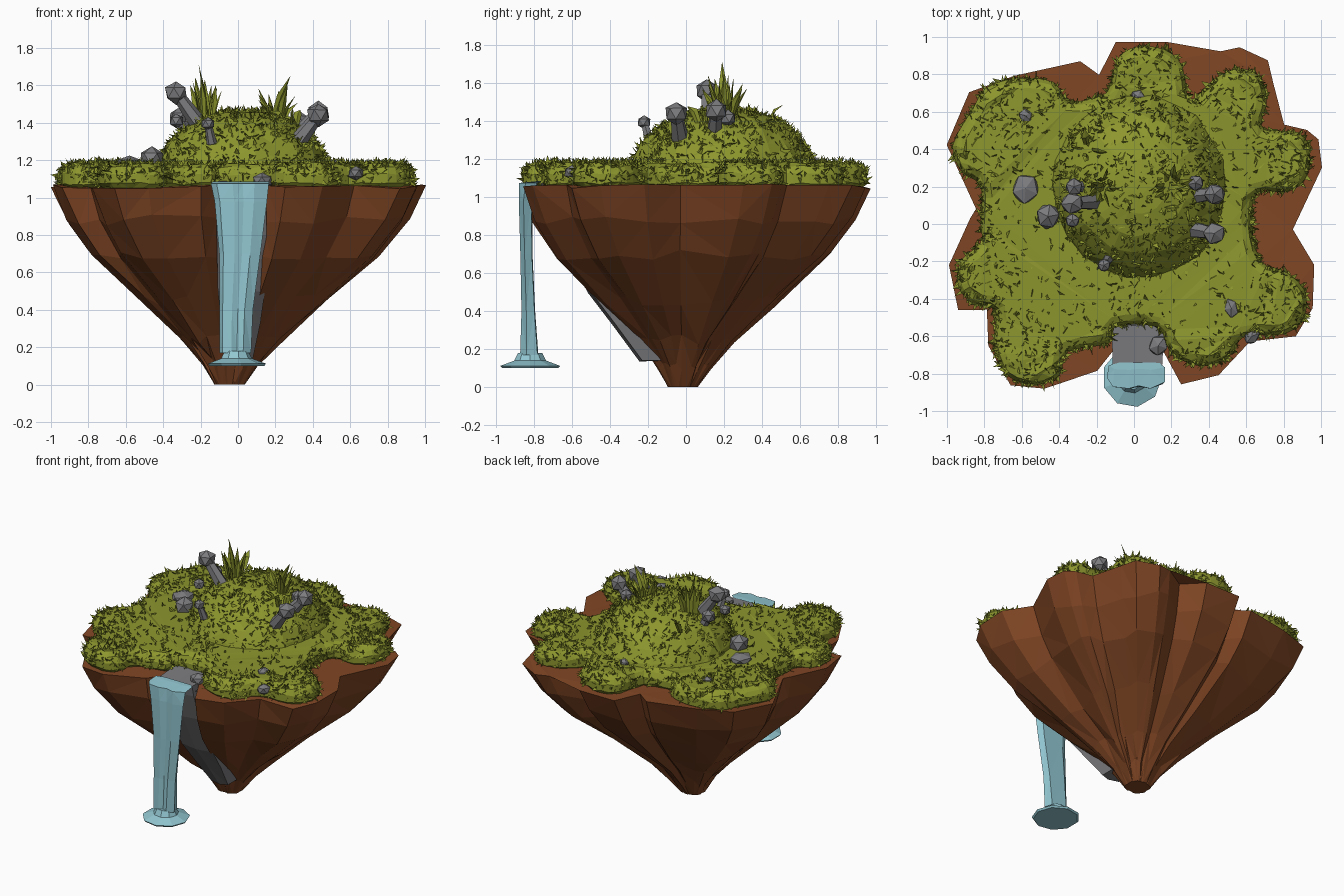
import bpy, bmesh, math, random
from mathutils import Vector, Matrix

if "Cube" in bpy.data.objects:
    bpy.data.objects.remove(bpy.data.objects["Cube"])
random.seed(7)
V = Vector

def mat(name, c):
    m = bpy.data.materials.new(name)
    m.diffuse_color = (*c, 1)
    m.use_nodes = True
    m.node_tree.nodes["Principled BSDF"].inputs["Base Color"].default_value = m.diffuse_color
    return m

SOIL = mat("brown earth", (0.22, 0.062, 0.018))
GRASS = mat("olive grass", (0.265, 0.305, 0.027))
STONE = mat("grey stone", (0.2, 0.2, 0.21))
WATER = mat("pale blue water", (0.29, 0.57, 0.64))

def finish(name, bm, m):
    bmesh.ops.recalc_face_normals(bm, faces=bm.faces)
    me = bpy.data.meshes.new(name)
    bm.to_mesh(me)
    bm.free()
    me.materials.append(m)
    ob = bpy.data.objects.new(name, me)
    bpy.context.collection.objects.link(ob)
    return ob

def loft(bm, rings):
    """Skin closed rings of equal length and cap both ends."""
    vs = [[bm.verts.new(p) for p in r] for r in rings]
    n = len(vs[0])
    for a, b in zip(vs, vs[1:]):
        for i in range(n):
            bm.faces.new((a[i], a[(i + 1) % n], b[(i + 1) % n], b[i]))
    bm.faces.new(vs[0][::-1])
    bm.faces.new(vs[-1])
    bmesh.ops.triangulate(bm, faces=bm.faces[:])

def smooth_loop(pts, k):
    """Closed Catmull-Rom curve through pts."""
    out, n = [], len(pts)
    for i in range(n):
        a, b, c, d = (V(pts[(i + j) % n]) for j in (-1, 0, 1, 2))
        for s in range(k):
            t = s / k
            out.append(0.5 * (2 * b + (c - a) * t + (2 * a - 5 * b + 4 * c - d) * t * t
                              + (3 * b - a - 3 * c + d) * t ** 3))
    return out

def inset(pts, d):
    n, out = len(pts), []
    for i in range(n):
        t = (pts[(i + 1) % n] - pts[i - 1]).normalized()
        out.append(pts[i] + V((-t.y, t.x)) * d)
    return out

# Earth underside: lobed outline shrinking to a small foot
soil_line = [(1, .3), (.98, .45), (.92, .5), (.8, .53), (.74, .75), (.71, .87), (.56, .94),
             (.46, .92), (.3, .83), (.18, .97), (-.1, .97), (-.19, .8), (-.29, .87), (-.64, .79),
             (-.88, .7), (-1, .42), (-.85, .08), (-.88, .03), (-.99, -.22), (-.94, -.46),
             (-.79, -.46), (-.78, -.65), (-.66, -.86), (-.48, -.88), (-.2, -.79), (-.11, -.68),
             (.14, -.66), (.25, -.86), (.45, -.81), (.62, -.63), (.86, -.6), (.95, -.45),
             (.96, -.22), (.85, -.03)]
rings = []
for z, s in ((0, .085), (.12, .16), (.25, .285), (.45, .51), (.7, .79), (.88, .925), (1.055, 1)):
    cx, cy = -.045 * (1 - z), -.02 * (1 - z)
    ring = []
    for x, y in soil_line:
        r = math.hypot(x, y)
        k = 1 + (1 - z) * .55 * (.95 / r - 1)          # rounder lower down
        j = random.uniform(-.03, .03) if .1 < z < 1 else 0
        ring.append((cx + x * s * k * (1 + j), cy + y * s * k * (1 + j),
                     z + (j if z < 1 else random.uniform(-.01, .015))))
    rings.append(ring)
bm = bmesh.new()
loft(bm, rings)
finish("earth_underside", bm, SOIL)

# Grass slab with puffy lobes
grass_line = [(.94, .4), (.88, .49), (.75, .5), (.68, .53), (.71, .65), (.67, .79), (.55, .83),
              (.42, .77), (.3, .66), (.26, .84), (.17, .93), (.02, .95), (-.09, .88), (-.15, .7),
              (-.35, .66), (-.43, .76), (-.62, .78), (-.79, .73), (-.86, .62), (-.97, .42),
              (-.92, .28), (-.82, .2), (-.82, 0), (-.82, -.1), (-.93, -.2), (-.94, -.33),
              (-.87, -.42), (-.74, -.46), (-.75, -.65), (-.68, -.81), (-.52, -.86), (-.4, -.81),
              (-.35, -.68), (-.14, -.64), (-.1, -.55), (.12, -.55), (.2, -.69), (.35, -.76),
              (.5, -.72), (.59, -.6), (.8, -.59), (.91, -.5), (.91, -.35), (.8, -.25),
              (.68, -.2), (.63, 0), (.66, .17), (.82, .17), (.92, .25)]
curve = smooth_loop(grass_line, 3)
bm = bmesh.new()
loft(bm, [[(p.x, p.y, z + random.uniform(-.008, .008)) for p in inset(curve, d)]
          for d, z in ((.03, 1.05), (.0, 1.075), (0, 1.125), (.02, 1.16), (.055, 1.18))])
slab = finish("grass_slab", bm, GRASS)

# Hill dome
bm = bmesh.new()
N = 22
loft(bm, [[(.03 + r * math.cos(a) * (1 + j), .2 + r * 1.06 * math.sin(a) * (1 + j), z)
           for i in range(N)
           for a, j in ((math.tau * i / N, random.uniform(-.03, .03)),)]
          for r, z in ((.48, 1.14), (.455, 1.2), (.41, 1.28), (.34, 1.36), (.25, 1.42),
                       (.14, 1.455), (.04, 1.465))])
hill = finish("grass_hill", bm, GRASS)

# Short grass tufts scattered over slab and hill
def scatter(name, ob, count, keep):
    polys = [p for p in ob.data.polygons if p.normal.z > -.5]
    vs = ob.data.vertices
    bm = bmesh.new()
    for p in random.choices(polys, [f.area for f in polys], k=count):
        u, v = random.random(), random.random()
        if u + v > 1:
            u, v = 1 - u, 1 - v
        a, b, c = (vs[i].co for i in p.vertices)
        pos = a + (b - a) * u + (c - a) * v
        if random.random() > keep(pos):
            continue
        rnd = V([random.uniform(-1, 1) for _ in range(3)])
        up = (p.normal * .55 + rnd * .8 + V((0, 0, .15))).normalized()
        side = up.cross(V([random.uniform(-1, 1) for _ in range(3)])).normalized()
        w, h = random.uniform(.009, .018), random.uniform(.025, .05)
        pos = pos - p.normal * .006
        bm.faces.new([bm.verts.new(q) for q in (pos - side * w, pos + side * w, pos + up * h)])
    finish(name, bm, GRASS)

scatter("slab_tufts", slab, 4800,
        lambda q: 1 if q.z < 1.165 else (.75 if q.xy.length > .72 else .25))
scatter("hill_tufts", hill, 1300, lambda q: 1 if q.z > 1.18 else 0)

# Tall leaf blades on the hill
def blade(bm, base, tip, w):
    base, tip = V(base), V(tip)
    mid = base.lerp(tip, .45) + V((0, 0, .03))
    d = (tip - base).normalized()
    s = d.cross(V((random.uniform(-1, 1), random.uniform(-1, 1), .1))).normalized()
    n = d.cross(s)
    ring = lambda c, k: [c + s * k, c + n * k * .35, c - s * k, c - n * k * .35]
    loft(bm, [ring(base, w * .7), ring(mid, w), ring(tip, w * .03)])

bm = bmesh.new()
for cx, cy, top, n in ((-.17, .2, 1.66, 10), (.2, .2, 1.6, 11), (-.25, .4, 1.5, 4), (.28, .1, 1.52, 4)):
    for i in range(n):
        a = math.tau * i / n + random.uniform(-.3, .3)
        r = random.uniform(.05, .13)
        blade(bm, (cx + .03 * math.cos(a), cy + .03 * math.sin(a), 1.38),
              (cx + r * math.cos(a), cy + r * math.sin(a), top - random.uniform(0, .1)), .022)
blade(bm, (-.16, .2, 1.4), (-.21, .19, 1.71), .026)
blade(bm, (.18, .2, 1.4), (.28, .2, 1.65), .024)
finish("leaf_blades", bm, GRASS)

# Stones: round heads on leaning stalks, plus loose flat ones
def stone(bm, c, size):
    m = Matrix.Translation(c) @ Matrix.Rotation(random.uniform(0, 6), 4, 'Z') @ Matrix.Diagonal((*size, 1))
    for v in bmesh.ops.create_icosphere(bm, subdivisions=1, radius=1, matrix=m)["verts"]:
        v.co += (v.co - V(c)) * random.uniform(-.08, .08)

bm = bmesh.new()
for head, foot, r in (((-.33, .11, 1.56), (-.2, .12, 1.38), .063),
                      ((.43, -.05, 1.44), (.32, -.03, 1.3), .064),
                      ((.43, .16, 1.455), (.32, .15, 1.33), .062),
                      ((-.16, -.22, 1.395), (-.14, -.19, 1.29), .038),
                      ((.33, .22, 1.415), (.28, .21, 1.34), .045),
                      ((-.32, .2, 1.43), (-.27, .2, 1.34), .05)):
    stone(bm, head, (r, r, r))
    h, f = V(head), V(foot)
    m = Matrix.Translation((h + f) / 2) @ (h - f).to_track_quat('Z', 'Y').to_matrix().to_4x4()
    bmesh.ops.create_cone(bm, cap_ends=True, segments=6, radius1=r * .75, radius2=r * .5,
                          depth=(h - f).length, matrix=m)
finish("stalked_stones", bm, STONE)

bm = bmesh.new()
for c, s in (((-.58, .19, 1.18), (.085, .075, .045)), ((-.46, .04, 1.21), (.075, .07, .065)),
             ((.13, -.65, 1.09), (.06, .055, .045)), ((.52, -.45, 1.17), (.04, .06, .03)),
             ((.02, .68, 1.18), (.04, .04, .03)), ((-.58, .58, 1.175), (.04, .04, .025)),
             ((.63, -.6, 1.13), (.05, .04, .04)), ((.07, -.18, 1.24), (.04, .04, .035)),
             ((-.33, .02, 1.41), (.04, .04, .04))):
    stone(bm, c, s)
finish("loose_stones", bm, STONE)

# Stone spillway bed running down behind the waterfall
bm = bmesh.new()
loft(bm, [[(-.12 * k, y, z), (.02, y - .015, z - .005), (.16 * k, y, z),
           (.16 * k, y + dy, z - dz), (-.12 * k, y + dy, z - dz)]
          for y, z, k, dy, dz in ((-.53, 1.09, 1, 0, .05), (-.75, 1.08, .95, .03, .05),
                                  (-.73, 1, .95, .1, 0), (-.655, .8, .95, .12, 0),
                                  (-.5, .5, .9, .1, 0), (-.37, .33, .75, .1, 0),
                                  (-.23, .14, .5, .1, 0))])
finish("spillway_stone", bm, STONE)

# Waterfall: folded sheet over the lip, widening into a splash
bm = bmesh.new()
loft(bm, [[(cx + w * a, y + t * b, z + (.012 * b if flat else 0))
           for a, b in ((-1, .2), (-.8, -.8), (-.25, -1), (.1, -.7), (.5, -1), (1, -.3), (.8, .9), (-.6, 1))]
          for y, z, w, t, cx, flat in ((-.76, 1.085, .15, .02, .015, 0), (-.83, 1.075, .155, .05, .01, 0),
                                       (-.845, .98, .14, .035, .015, 0), (-.84, .7, .11, .032, .01, 0),
                                       (-.83, .4, .09, .036, -.01, 0), (-.825, .17, .085, .048, -.015, 0))])
finish("waterfall", bm, WATER)
bm = bmesh.new()
loft(bm, [[(-.01 + r * math.cos(math.tau * i / 9), -.82 + r * math.sin(math.tau * i / 9), z)
           for i in range(9)] for r, z in ((.15, .1), (.16, .112), (.085, .14), (.065, .18))])
finish("splash_pool", bm, WATER)
